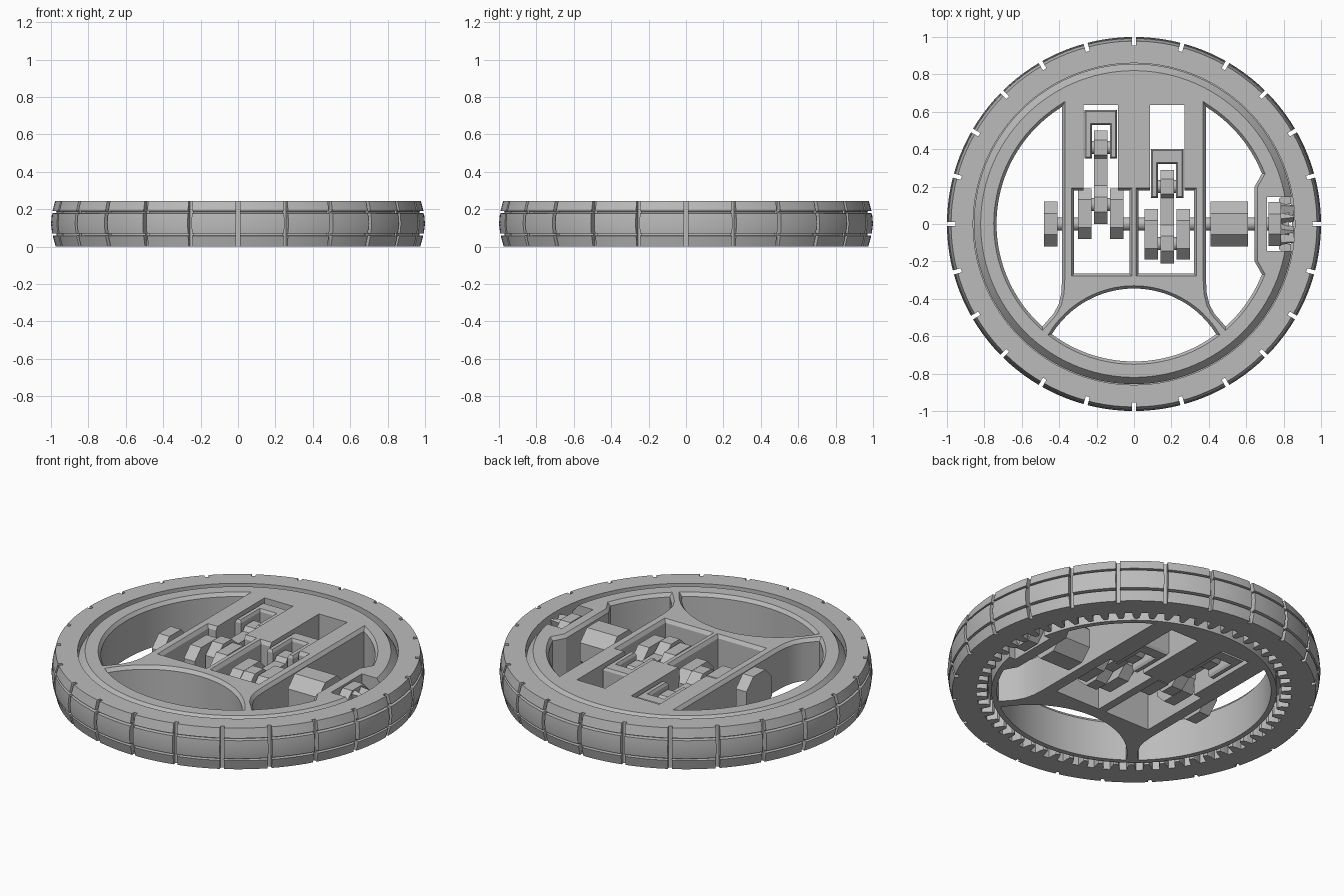
import bpy, bmesh
from math import sin, cos, pi, radians
from mathutils import Vector

if "Cube" in bpy.data.objects:
    bpy.data.objects.remove(bpy.data.objects["Cube"])

H = 0.245          # overall thickness
ZC = H / 2         # crank axis height
grey = bpy.data.materials.new("plain grey")
grey.diffuse_color = (0.5, 0.5, 0.5, 1)
grey.use_nodes = True
grey.node_tree.nodes["Principled BSDF"].inputs["Base Color"].default_value = grey.diffuse_color


def loft(name, parts, closed=False, smooth=False):
    """Skin each part's list of equal-length loops into one object."""
    bm = bmesh.new()
    for loops in parts:
        rings = [[bm.verts.new(p) for p in lp] for lp in loops]
        n = len(rings[0])
        pairs = list(zip(rings, rings[1:]))
        if closed:
            pairs.append((rings[-1], rings[0]))
        else:
            bm.faces.new(rings[0][::-1])
            bm.faces.new(rings[-1])
        for a, b in pairs:
            for i in range(n):
                j = (i + 1) % n
                bm.faces.new((a[i], a[j], b[j], b[i]))
    bmesh.ops.recalc_face_normals(bm, faces=bm.faces)
    me = bpy.data.meshes.new(name)
    bm.to_mesh(me)
    bm.free()
    me.materials.append(grey)
    ob = bpy.data.objects.new(name, me)
    bpy.context.collection.objects.link(ob)
    if smooth:
        soften(ob)
    return ob


def activate(ob):
    bpy.ops.object.select_all(action='DESELECT')
    ob.select_set(True)
    bpy.context.view_layer.objects.active = ob


def soften(ob):
    activate(ob)
    bpy.ops.object.shade_smooth_by_angle(angle=radians(25))


def cut(ob, cutter):
    mod = ob.modifiers.new("cut", 'BOOLEAN')
    mod.operation, mod.solver, mod.object = 'DIFFERENCE', 'EXACT', cutter
    activate(ob)
    bpy.ops.object.modifier_apply(modifier=mod.name)
    bpy.data.objects.remove(cutter)


def arc(cx, cy, r, a0, a1, n):
    return [(cx + r * cos(radians(a0 + (a1 - a0) * i / n)),
             cy + r * sin(radians(a0 + (a1 - a0) * i / n))) for i in range(n + 1)]


def level(pts, z):
    return [(x, y, z) for x, y in pts]


def ring(r, z, n=96):
    return level(arc(0, 0, r, 0, 360, n)[:-1], z)


def grow(pts, d):
    """Offset a counter-clockwise outline outward with mitred corners."""
    out = []
    for i, p in enumerate(pts):
        a, b, c = Vector(pts[i - 1]), Vector(p), Vector(pts[(i + 1) % len(pts)])
        e, f = (b - a).normalized(), (c - b).normalized()
        n1, n2 = Vector((e.y, -e.x)), Vector((f.y, -f.x))
        m = (n1 + n2) / (1 + n1.dot(n2))
        out.append(tuple(b + m * d))
    return out


def opening(pts, flare=0.0):
    loops = [level(pts, -0.05), level(pts, H - 0.02)]
    loops.append(level(grow(pts, flare * 1.75), H + 0.015))
    return loft("opening_cutter", [loops])


def box(x0, x1, y0, y1):
    return [(x0, y0), (x1, y0), (x1, y1), (x0, y1)]


def along_x(x0, x1, prof):
    """Extrude a (y, height above axis) profile along x."""
    return [[(x, y, ZC + z) for y, z in prof] for x in (x0, x1)]


def octo(y0, y1, h, c):
    return [(y0 + c, -h), (y1 - c, -h), (y1, c - h), (y1, h - c),
            (y1 - c, h), (y0 + c, h), (y0, h - c), (y0, c - h)]


# Tyre: turned profile with two circumferential grooves
outer = [(0.86, 0.1), (0.845, 0.1), (0.845, 0), (0.975, 0), (0.991, 0.058), (0.972, 0.06),
         (0.972, 0.069), (0.994, 0.071), (1.0, 0.122), (0.995, 0.178), (0.972, 0.18),
         (0.972, 0.189), (0.992, 0.191), (0.978, H), (0.86, H)]
tyre = loft("tyre", [[ring(r, z, 120) for r, z in outer]], closed=True)

# Crosswise tread grooves
slots = []
for i in range(24):
    a = 2 * pi * i / 24
    u, v = Vector((cos(a), sin(a))), Vector((-sin(a), cos(a)))
    sq = [tuple(u * r + v * w) for r, w in
          ((0.955, -0.011), (1.05, -0.011), (1.05, 0.011), (0.955, 0.011))]
    slots.append([level(sq, -0.05), level(sq, H + 0.05)])
cut(tyre, loft("tread_cutter", slots))
soften(tyre)

# Ring gear teeth on the underside of the tyre
teeth = []
for i in range(60):
    a = 2 * pi * (i + 0.5) / 60
    u, v = Vector((cos(a), sin(a))), Vector((-sin(a), cos(a)))
    t = [tuple(u * r + v * w) for r, w in
         ((0.85, -0.026), (0.85, 0.026), (0.81, 0.02), (0.79, 0.014),
          (0.785, 0.006), (0.785, -0.006), (0.79, -0.014), (0.81, -0.02))]
    teeth.append([level(t, 0), level(t, 0.075)])
loft("ring_gear_teeth", teeth)

# Wheel body: turned disc, then pierced
body = loft("wheel_body", [[ring(r, z, 120) for r, z in
            ((0.765, 0), (0.765, 0.1), (0.856, 0.1), (0.856, 0.2), (0.82, H))]])
flank = [(0.385, 0.627), (0.385, -0.3), (0.389, -0.37), (0.403, -0.43), (0.43, -0.48)]
plain = arc(0, 0, 0.735, -48.2, 58.4, 48)[:-1] + flank
left = [(-x, y) for x, y in reversed(plain)]
right = (arc(0, 0, 0.735, -48.2, -21.5, 14) + [(0.645, -0.2), (0.645, 0.2)]
         + arc(0, 0, 0.735, 21.5, 58.4, 18)[:-1] + flank)
bottom = arc(0, 0, 0.735, 233.3, 306.7, 32) + arc(0, -0.8626, 0.5176, 31.8, 148.2, 32)[1:-1]
for shape in (left, right, bottom):
    cut(body, opening(shape, 0.015))
for s in (-1, 1):
    # crankcase pit and cylinder bore
    cut(body, opening(box(s * 0.1725 - 0.148, s * 0.1725 + 0.148, -0.265, 0.18), 0.013))
    cut(body, opening(box(s * 0.1775 - 0.0925, s * 0.1775 + 0.0925, 0.1, 0.635)))
cut(body, opening(box(0.71, 0.9, -0.145, 0.145)))      # pinion window
soften(body)

# Crankshaft: journals, crank pins and webs
disc = [(0.035 * cos(2 * pi * i / 16), 0.035 * sin(2 * pi * i / 16)) for i in range(16)]
loft("crankshaft", [along_x(a, b, disc) for a, b in
                    ((-0.45, -0.26), (-0.09, 0.09), (0.265, 0.75))], smooth=True)
web_left = octo(-0.08, 0.19, 0.09, 0.06)
web_right = [(-y, z) for y, z in web_left]
for side, s, web in (("left", -1, web_left), ("right", 1, web_right)):
    cx, py = s * 0.1775, -s * 0.105
    loft(side + "_crank_webs", [along_x(cx + o - 0.036, cx + o + 0.036, web)
                                for o in (-0.085, 0.085)])
    loft(side + "_crank_pin", [along_x(cx - 0.08, cx + 0.08, [(y + py, z) for y, z in disc])],
         smooth=True)

    # Connecting rod with angular big and small ends
    half = [(0, 0.04), (0.065, 0.1), (0.145, 0.1), (0.205, 0.05), (0.35, 0.05),
            (0.37, 0.075), (0.45, 0.075), (0.5, 0.04)]
    prof = half + [(y, -z) for y, z in reversed(half)]
    dy = py - 0.105
    loft(side + "_connecting_rod", [along_x(cx - 0.036, cx + 0.036,
                                            [(y + dy, z) for y, z in prof])])

    # Forked piston with chamfered rim, and its wrist pin
    u = [(-0.086, 0.35), (-0.048, 0.35), (-0.048, 0.53), (0.048, 0.53),
         (0.048, 0.35), (0.086, 0.35), (0.086, 0.61), (-0.086, 0.61)]
    u = [(cx + x, y + dy) for x, y in u]
    loft(side + "_piston", [[level(grow(u, -0.008), 0.015), level(u, 0.03),
                             level(u, H - 0.03), level(grow(u, -0.008), H - 0.015)]])
    loft(side + "_wrist_pin", [along_x(cx - 0.06, cx + 0.06,
                                       [(y + dy + 0.41, z) for y, z in disc])], smooth=True)

# Octagonal weights on the shaft
loft("end_weight", [along_x(-0.48, -0.41, octo(-0.12, 0.12, 0.12, 0.065))])
loft("flywheel", [along_x(0.41, 0.61, octo(-0.12, 0.12, 0.12, 0.065))])

# Bevel pinion driving the ring gear
loft("pinion_body", [along_x(0.72, 0.785, octo(-0.118, 0.118, 0.118, 0.065)),
                     along_x(0.78, 0.83, octo(-0.07, 0.07, 0.07, 0.04))])
cogs = []
for i in range(8):
    a = 2 * pi * (i + 0.5) / 8
    loops = []
    for x, r, w in ((0.78, 0.115, 0.03), (0.855, 0.105, 0.008)):
        loops.append([(x, rr * cos(a) - ww * sin(a), ZC + rr * sin(a) + ww * cos(a))
                      for rr, ww in ((0.055, -w), (r, -w * 0.6), (r, w * 0.6), (0.055, w))])
    cogs.append(loops)
loft("pinion_teeth", cogs)
